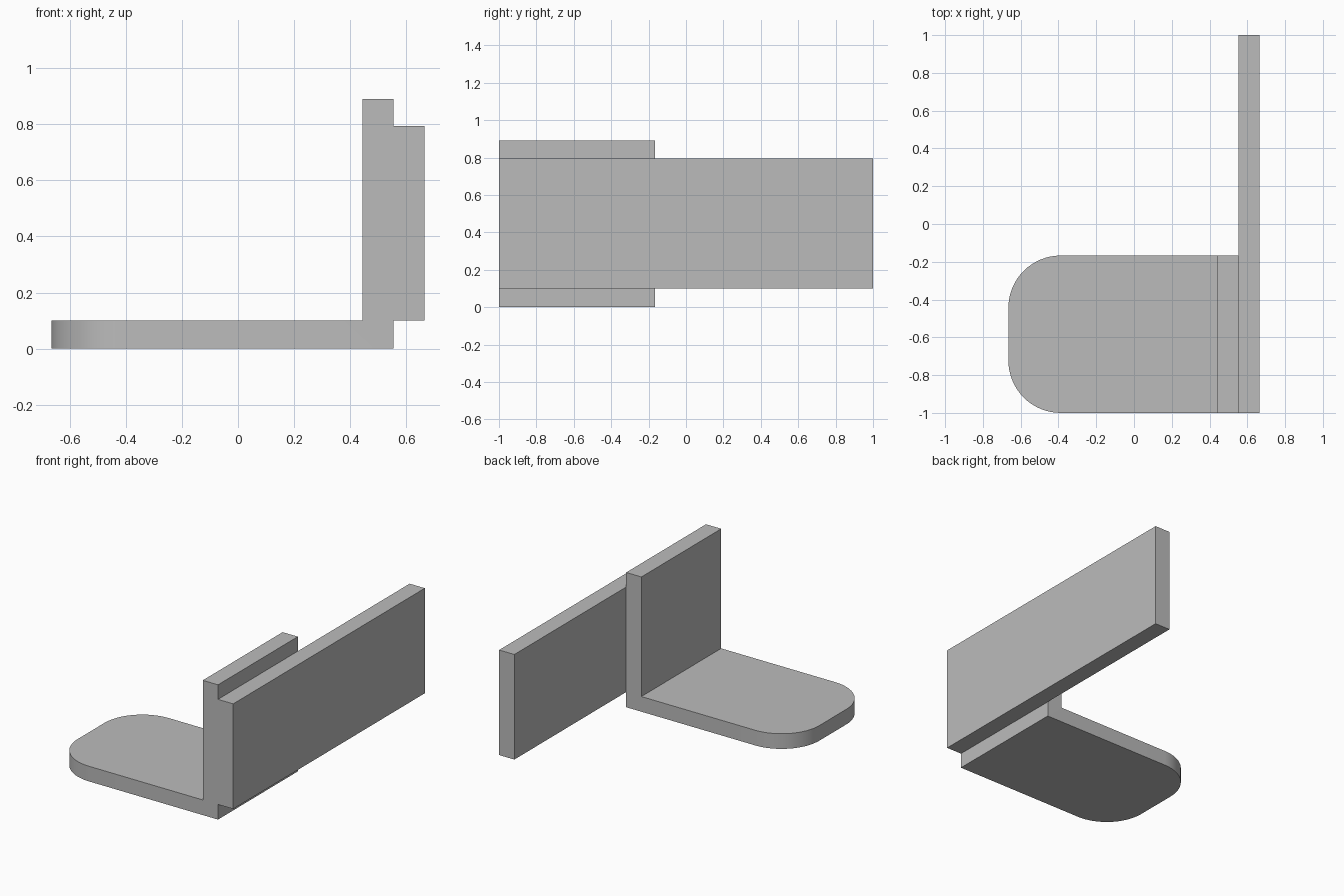
import bpy
import bmesh
from mathutils import Vector

if "Cube" in bpy.data.objects:
    bpy.data.objects.remove(bpy.data.objects["Cube"], do_unlink=True)

# Single plain grey
grey = bpy.data.materials.new("plain_grey")
grey.use_nodes = True
colour = (0.5, 0.5, 0.5, 1)
grey.diffuse_color = colour
grey.node_tree.nodes["Principled BSDF"].inputs["Base Color"].default_value = colour


def extrude_profile(name, profile, y0, y1, round_x=None, radius=0):
    """Extrude an (x, z) outline along y; round the upright edges at round_x."""
    bm = bmesh.new()
    face = bm.faces.new([bm.verts.new((x, y0, z)) for x, z in profile])
    new = bmesh.ops.extrude_face_region(bm, geom=[face])["geom"]
    verts = [v for v in new if isinstance(v, bmesh.types.BMVert)]
    bmesh.ops.translate(bm, vec=Vector((0, y1 - y0, 0)), verts=verts)
    if round_x is not None:
        edges = [e for e in bm.edges
                 if all(abs(v.co.x - round_x) < 1e-4 for v in e.verts)
                 and abs(e.verts[0].co.y - e.verts[1].co.y) < 1e-4]
        bmesh.ops.bevel(bm, geom=edges, offset=radius, segments=16,
                        profile=0.5, affect='EDGES')
    bmesh.ops.recalc_face_normals(bm, faces=bm.faces)
    mesh = bpy.data.meshes.new(name)
    bm.to_mesh(mesh)
    bm.free()
    mesh.materials.append(grey)
    obj = bpy.data.objects.new(name, mesh)
    bpy.context.collection.objects.link(obj)
    bpy.ops.object.select_all(action='DESELECT')
    obj.select_set(True)
    bpy.context.view_layer.objects.active = obj
    bpy.ops.object.shade_smooth_by_angle(angle=0.5)
    return obj


LEFT, INNER, OUTER, RIGHT = -0.665, 0.443, 0.554, 0.665
FRONT, MIDDLE, BACK = -1, -0.167, 1
LOW, BOARD_TOP, TOP = 0.1, 0.794, 0.89

# L-shaped bracket: flat tongue with rounded end and an upright wall
extrude_profile("angle_bracket",
                [(LEFT, 0), (OUTER, 0), (OUTER, TOP), (INNER, TOP),
                 (INNER, LOW), (LEFT, LOW)],
                FRONT, MIDDLE, LEFT, 0.277)

# Long board fixed to the outside of the upright wall
extrude_profile("side_board",
                [(OUTER, LOW), (RIGHT, LOW), (RIGHT, BOARD_TOP),
                 (OUTER, BOARD_TOP)],
                FRONT, BACK)
